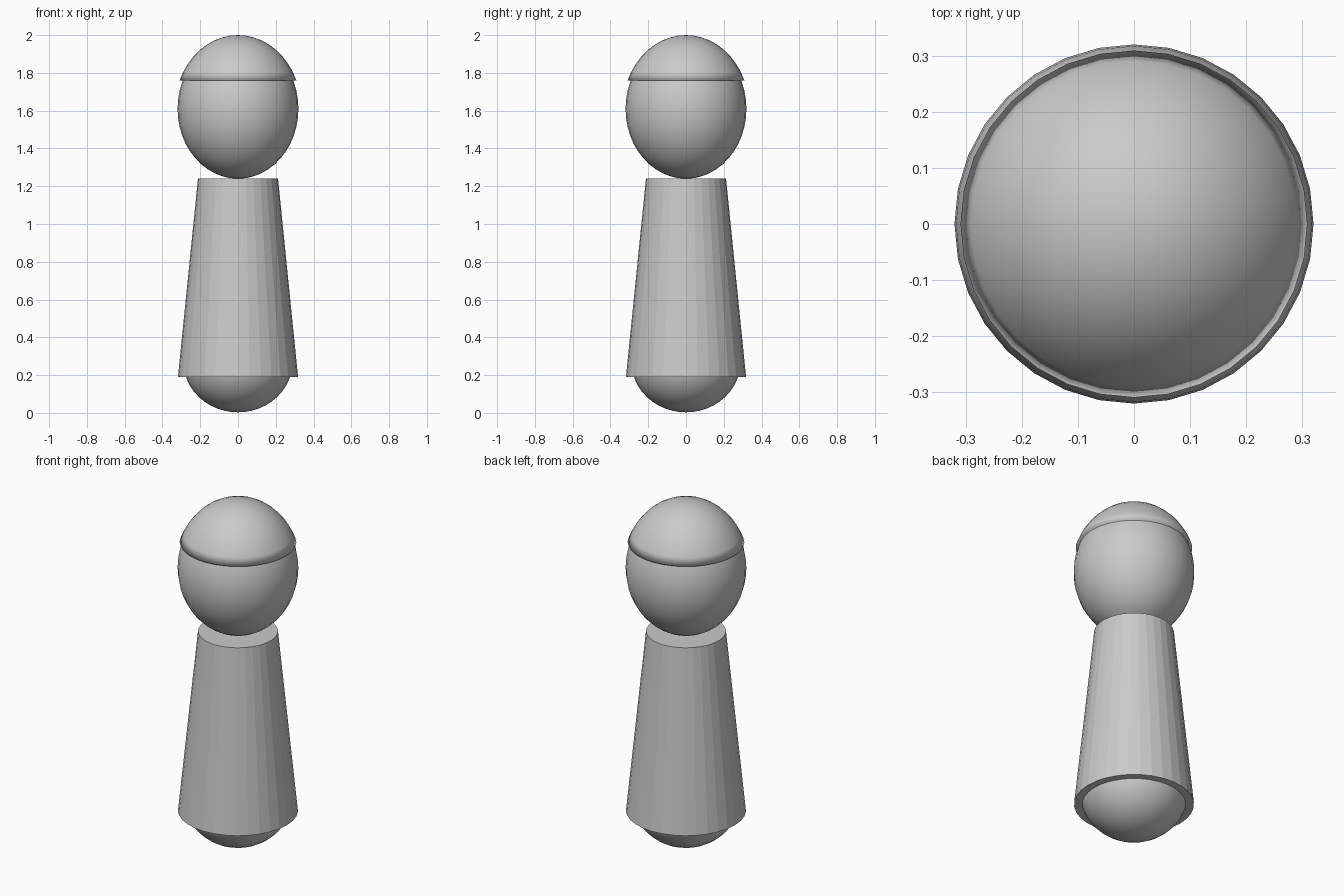
import bpy, bmesh
from mathutils import Matrix

if "Cube" in bpy.data.objects:
    bpy.data.objects.remove(bpy.data.objects["Cube"])

grey = bpy.data.materials.new("plain grey")
grey.diffuse_color = (0.59, 0.59, 0.59, 1)
grey.use_nodes = True
grey.node_tree.nodes["Principled BSDF"].inputs["Base Color"].default_value = grey.diffuse_color


def finish(name, bm, smooth):
    mesh = bpy.data.meshes.new(name)
    for f in bm.faces:
        f.smooth = smooth
    bm.to_mesh(mesh)
    bm.free()
    mesh.materials.append(grey)
    ob = bpy.data.objects.new(name, mesh)
    bpy.context.collection.objects.link(ob)
    return ob


def ellipsoid(name, z, rx, rz, cut=None):
    """Smooth ball, optionally cut flat and closed below a height."""
    bm = bmesh.new()
    bmesh.ops.create_uvsphere(
        bm, u_segments=32, v_segments=24, radius=1,
        matrix=Matrix.Translation((0, 0, z)) @ Matrix.Diagonal((rx, rx, rz, 1)))
    if cut is not None:
        geom = bm.verts[:] + bm.edges[:] + bm.faces[:]
        bmesh.ops.bisect_plane(bm, geom=geom, plane_co=(0, 0, cut),
                               plane_no=(0, 0, 1), clear_inner=True)
        bmesh.ops.holes_fill(bm, edges=[e for e in bm.edges if e.is_boundary], sides=0)
    return finish(name, bm, True)


# rounded base under the body
ellipsoid("base_ball", 0.273, 0.29, 0.27)

# tapered, faceted body
bm = bmesh.new()
bmesh.ops.create_cone(bm, cap_ends=True, segments=32, radius1=0.318, radius2=0.212,
                      depth=1.05, matrix=Matrix.Translation((0, 0, 0.715)))
finish("body", bm, False)

# head and the cap that follows its crown
ellipsoid("head", 1.61, 0.32, 0.37)
ellipsoid("cap", 1.61, 0.335, 0.39, cut=1.76)
